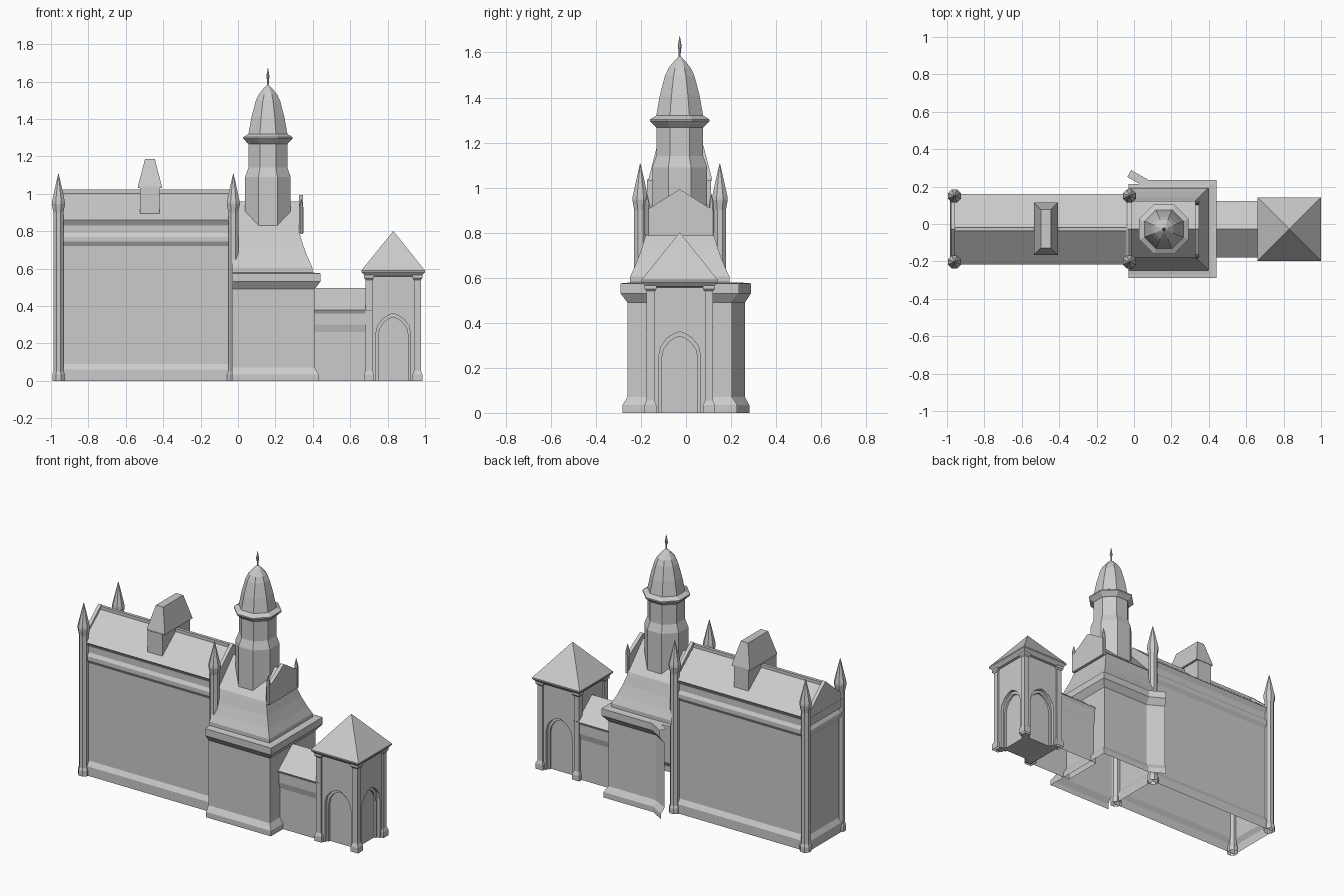
import bpy, bmesh, math
from mathutils import Vector

cube = bpy.data.objects.get("Cube")
if cube:
    bpy.data.objects.remove(cube)

stone = bpy.data.materials.new("pale_stone")
stone.use_nodes = True
GREY = (0.6, 0.6, 0.6, 1)
stone.diffuse_color = GREY
stone.node_tree.nodes["Principled BSDF"].inputs["Base Color"].default_value = GREY
C = -0.028   # shared axis of the whole building


def finish(name, bm, fix=True):
    if fix:
        bmesh.ops.recalc_face_normals(bm, faces=bm.faces)
    me = bpy.data.meshes.new(name)
    bm.to_mesh(me)
    bm.free()
    me.materials.append(stone)
    ob = bpy.data.objects.new(name, me)
    bpy.context.collection.objects.link(ob)
    return ob


def sweep(name, path, profile, closed=True, cap=False):
    """Mitred moulding: profile of (outward offset, height) along a CCW plan path."""
    pts = [Vector(p) for p in path]
    n = len(pts)
    mitres = []
    for i, p in enumerate(pts):
        a = (p - pts[i - 1]).normalized()
        b = (pts[(i + 1) % n] - p).normalized()
        if not closed:
            a = b if i == 0 else a
            b = a if i == n - 1 else b
        na, nb = Vector((a.y, -a.x)), Vector((b.y, -b.x))
        mitres.append((na + nb) / (1 + na.dot(nb)))
    bm = bmesh.new()
    rings = []
    for off, z in profile:
        rings.append([bm.verts.new((*(p + m * off), z)) for p, m in zip(pts, mitres)])
    for lo, hi in zip(rings, rings[1:]):
        for i in range(n if closed else n - 1):
            j = (i + 1) % n
            bm.faces.new((lo[i], lo[j], hi[j], hi[i]))
    if cap:
        bm.faces.new(rings[-1])
    return finish(name, bm, False)


def rect(x0, x1, y0, y1):
    return [(x0, y0), (x1, y0), (x1, y1), (x0, y1)]


def prism(name, outline, x0, x1):
    """Outline of (half-space y, z) points extruded along x."""
    bm = bmesh.new()
    face = bm.faces.new([bm.verts.new((x0, C + y, z)) for y, z in outline])
    new = bmesh.ops.extrude_face_region(bm, geom=[face])["geom"]
    bmesh.ops.translate(bm, verts=[v for v in new if isinstance(v, bmesh.types.BMVert)],
                        vec=(x1 - x0, 0, 0))
    return finish(name, bm)


def gable(name, half, eave, ridge, x0, x1, base=None):
    pts = [(half, eave), (0, ridge), (-half, eave)]
    if base is not None:
        pts += [(-half, base), (half, base)]
    return prism(name, pts, x0, x1)


def lathe(name, x, y, profile, apothem=True):
    """Eight-sided turned form, flat side to the front."""
    k = 1 / math.cos(math.pi / 8) if apothem else 1
    bm = bmesh.new()
    rings = [[bm.verts.new((x + r * k * math.cos((i + .5) * math.pi / 4),
                            y + r * k * math.sin((i + .5) * math.pi / 4), z))
              for i in range(8)] for r, z in profile]
    for lo, hi in zip(rings, rings[1:]):
        for i in range(8):
            j = (i + 1) % 8
            bm.faces.new((lo[i], lo[j], hi[j], hi[i]))
    bm.faces.new(rings[-1])
    return finish(name, bm, False)


# Long hall: walls with plinth, string course and eaves
sweep("hall_walls", rect(-.965, -.035, C - .162, C + .168),
      [(.018, 0), (.018, .06), (0, .09), (0, .72), (.015, .745), (.015, .77),
       (.002, .79), (.002, .83), (.02, .86)])
gable("hall_roof", .188, .86, 1.01, -.96, -.04)
sweep("hall_ridge_cap", rect(-.96, -.04, C - .01, C + .01), [(0, .99), (0, 1.022)], cap=True)
for side, x in (("left", -.035), ("right", -.978)):
    gable("hall_parapet_" + side, .17, .885, 1.03, x, x + .022, .8)

# Corner turrets
for side, x in (("inner", -.025), ("outer", -.96)):
    for end, y in (("front", C - .175), ("back", C + .178)):
        lathe(f"turret_{side}_{end}", x, y,
              [(.033, 0), (.033, .035), (.027, .05), (.027, .90), (.035, .945),
               (.034, .96), (.012, 1.06), (.001, 1.108)])

# Roof lantern across the hall
sweep("lantern_walls", rect(-.525, -.42, C - .145, C + .14), [(0, .86), (0, 1.035)])
sweep("lantern_roof", rect(-.497, -.445, C - .1, C + .105),
      [(.0, 1.03), (.038, 1.032), (.038, 1.04), (0, 1.187)], cap=True)

# Tower block: wall, cornice and flared roof, open toward the hall
block = [(-.03, -.26), (.41, -.26), (.41, .205)]
sweep("tower_block_walls", block + [(.07, .205), (-.03, .262)],
      [(.022, 0), (.022, .035), (0, .07), (0, .49), (.03, .53), (.03, .575), (-.012, .578)],
      closed=False)
sweep("tower_block_roof", block + [(-.03, .205)],
      [(.01, .576), (-.012, .58), (-.012, .605), (-.035, .655), (-.06, .72), (-.08, .785),
       (-.085, .80)], closed=False)
gable("upper_roof", .152, .80, .96, -.03, .332)
gable("upper_gable", .148, .90, .993, .325, .348, .785)
for end, y in (("front", C - .145), ("back", C + .14)):
    lathe("gable_pinnacle_" + end, .338, y, [(.011, .79), (.011, .93), (.001, .975)])

# Octagonal tower with domed cap and spike
lathe("tower_shaft", .16, C, [(.122, .83), (.122, 1.09), (.104, 1.14), (.104, 1.275)])
lathe("tower_dome", .16, C,
      [(.1, 1.265), (.108, 1.27), (.132, 1.295), (.132, 1.303), (.104, 1.32), (.088, 1.41),
       (.066, 1.495), (.05, 1.53), (.022, 1.565), (.003, 1.583)])
lathe("tower_spike", .16, C, [(.004, 1.57), (.005, 1.61), (.009, 1.625), (.001, 1.672)])

# Low link
sweep("link_walls", rect(.39, .70, C - .13, C + .13),
      [(0, 0), (0, .26), (.01, .30), (.01, .36), (.02, .378)])
gable("link_roof", .15, .378, .497, .39, .70)

# Gatehouse: closed body with pointed arch recesses on the open faces
PX, HALF = .83, .148
body = sweep("gatehouse_body", rect(PX - HALF + .01, PX + HALF - .01, C - HALF + .01, C + HALF - .01),
             [(-.13, 0), (0, 0), (0, .57), (-.13, .57)], cap=True)
bm = bmesh.new()
bm.from_mesh(body.data)
bmesh.ops.holes_fill(bm, edges=bm.edges)
bm.to_mesh(body.data)
bm.free()


def arch(name, half, spring, top, depth0, depth1, turn):
    """Pointed arch solid at the gatehouse face chosen by turn."""
    outline = [(-half, -.02), (half, -.02), (half, spring)]
    rise = [(.9, .4), (.6, .74), (.25, .93), (0, 1), (-.25, .93), (-.6, .74), (-.9, .4)]
    outline += [(half * u, spring + (top - spring) * v) for u, v in rise] + [(-half, spring)]
    bm = bmesh.new()
    f = bm.faces.new([bm.verts.new((u, depth0, z)) for u, z in outline])
    new = bmesh.ops.extrude_face_region(bm, geom=[f])["geom"]
    bmesh.ops.translate(bm, verts=[v for v in new if isinstance(v, bmesh.types.BMVert)],
                        vec=(0, depth1 - depth0, 0))
    ob = finish(name, bm)
    ob.location = (PX, C, 0)
    ob.rotation_euler.z = turn
    return ob


for name, turn in (("front", 0), ("side", math.pi / 2), ("back", math.pi)):
    for step, half, spring, top, depth in (("outer", .093, .25, .36, .118), ("inner", .08, .24, .34, .105)):
        cutter = arch(f"arch_cutter_{name}_{step}", half, spring, top, -.2, -depth, turn)
        cutter.hide_render = True
        cutter.hide_viewport = True
        cutter.display_type = 'WIRE'
        mod = body.modifiers.new("arch_" + name, 'BOOLEAN')
        mod.object = cutter
        mod.solver = 'EXACT'

# Gatehouse corner piers with bases and capitals
for sx in (-1, 1):
    for sy in (-1, 1):
        x, y = PX + sx * (HALF - .018), C + sy * (HALF - .018)
        sweep(f"pier_{'left' if sx > 0 else 'right'}_{'front' if sy < 0 else 'back'}",
              rect(x - .018, x + .018, y - .018, y + .018),
              [(.008, 0), (.008, .035), (0, .055), (0, .54), (.008, .55), (.008, .58)])
sweep("gatehouse_roof", rect(PX - .001, PX + .001, C - .001, C + .001),
      [(.13, .555), (.15, .56), (.169, .582), (.169, .59), (0, .80)], cap=True)
